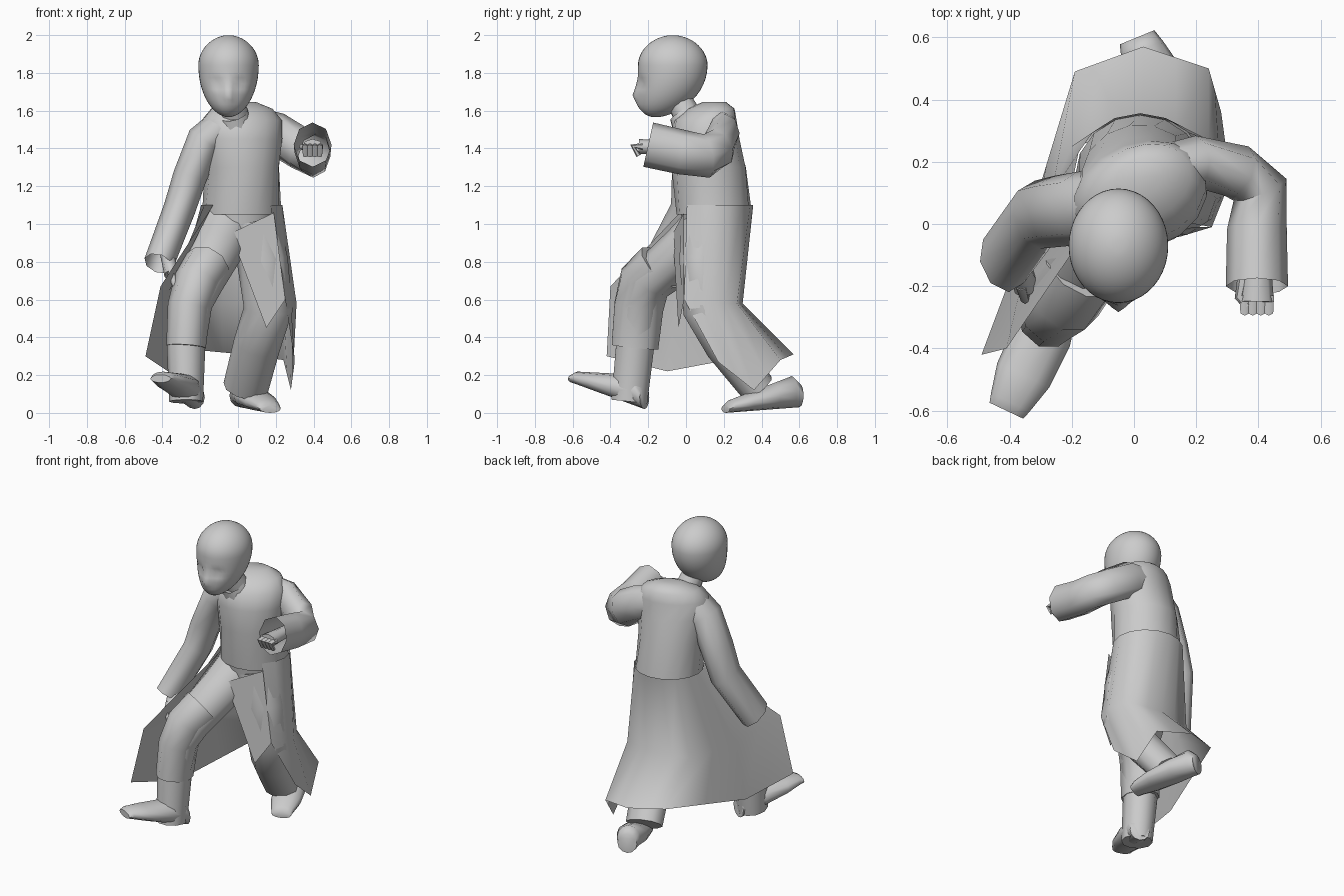
import bpy, bmesh, math
from mathutils import Vector

if "Cube" in bpy.data.objects:
    bpy.data.objects.remove(bpy.data.objects["Cube"], do_unlink=True)

grey = (0.6, 0.6, 0.6, 1)
material = bpy.data.materials.new("plain grey")
material.use_nodes = True
material.diffuse_color = grey
shader = next(node for node in material.node_tree.nodes if node.type == "BSDF_PRINCIPLED")
shader.inputs["Base Color"].default_value = grey

SIDEWAYS, BACK, UP = Vector((1, 0, 0)), Vector((0, 1, 0)), Vector((0, 0, 1))


def mix(a, b, t):
    return a + (b - a) * t


def loft(name, rings, closed=True, open_end=False):
    """Skin rows of points: closed rows make tubes, open rows make sheets."""
    bm = bmesh.new()
    rows = [[bm.verts.new(point) for point in ring] for ring in rings]
    count = len(rows[0])
    for low, high in zip(rows, rows[1:]):
        for i in range(count if closed else count - 1):
            j = (i + 1) % count
            bm.faces.new((low[i], low[j], high[j], high[i]))
    if closed:
        bm.faces.new(rows[0])
        if not open_end:
            bm.faces.new(rows[-1])
    bmesh.ops.recalc_face_normals(bm, faces=bm.faces)
    mesh = bpy.data.meshes.new(name)
    bm.to_mesh(mesh)
    bm.free()
    mesh.materials.append(material)
    part = bpy.data.objects.new(name, mesh)
    bpy.context.collection.objects.link(part)
    bpy.ops.object.select_all(action="DESELECT")
    part.select_set(True)
    bpy.context.view_layer.objects.active = part
    bpy.ops.object.shade_smooth_by_angle(angle=math.radians(60))


def ellipse(centre, across, along, width, depth, sides):
    """Ring of points around a centre."""
    turns = [math.tau * i / sides for i in range(sides)]
    return [centre + across * width * math.cos(t) + along * depth * math.sin(t) for t in turns]


def tube(name, path, widths, depths, facing, sides=10, open_end=False):
    """Tube along a path; width and depth run evenly from first to last."""
    path = [Vector(point) for point in path]
    last = len(path) - 1
    rings = []
    for i, point in enumerate(path):
        before = (point - path[max(i - 1, 0)]).normalized()
        after = (path[min(i + 1, last)] - point).normalized()
        tangent = (before + after).normalized()
        across = facing.cross(tangent).normalized()
        rings.append(ellipse(point, across, tangent.cross(across),
                             mix(*widths, i / last), mix(*depths, i / last), sides))
    loft(name, rings, open_end=open_end)


def shoe(name, heel, toe):
    """Rounded shoe, tall at the heel and flat at the toe."""
    heel, toe = Vector(heel), Vector(toe)
    across = UP.cross(toe - heel).normalized()
    rings = []
    for t in (0, 0.1, 0.35, 0.7, 0.93, 1):
        height = mix(0.09, 0.03, t) * (0.7 if t in (0, 1) else 1)
        width = 0.06 + 0.04 * math.sin(math.pi * t)
        rings.append(ellipse(mix(heel, toe, t) + UP * height, across, UP, width, height, 12))
    loft(name, rings)


def hand(side, wrist, knuckles, spread, curl):
    """Palm with four curled fingers and a thumb."""
    wrist, knuckles = Vector(wrist), Vector(knuckles)
    spread, curl = Vector(spread), Vector(curl)
    forward = (knuckles - wrist).normalized()
    tube(side + "_palm", (wrist, mix(wrist, knuckles, 0.6), knuckles),
         (0.035, 0.055), (0.035, 0.04), spread.cross(forward), sides=8)
    for i in range(4):
        base = knuckles + spread * (i - 1.5) - forward * 0.02
        bend = base + forward * 0.05
        tube(f"{side}_finger_{i + 1}", (base, bend, bend + curl),
             (0.02, 0.014), (0.018, 0.014), spread, sides=6)
    root = mix(wrist, knuckles, 0.7) - spread * 1.8
    bend = root + forward * 0.06 - spread * 0.4
    tube(side + "_thumb", (root, bend, bend + forward * 0.03 + spread),
         (0.018, 0.012), (0.018, 0.012), spread.cross(forward), sides=6)


# Upper coat, twisting so that the left shoulder sits further back
body = []
for z, width, depth, y, twist in (
        (1.05, 0.21, 0.2, 0.15, 0), (1.3, 0.2, 0.2, 0.12, 10), (1.45, 0.22, 0.18, 0.1, 16),
        (1.55, 0.22, 0.16, 0.1, 20), (1.61, 0.17, 0.12, 0.13, 22), (1.645, 0.08, 0.06, 0.15, 22)):
    turn = math.radians(twist)
    across = SIDEWAYS * math.cos(turn) + BACK * math.sin(turn)
    body.append(ellipse(Vector((0.02, y, z)), across, UP.cross(across), width, depth, 16))
loft("coat_body", body)


# Coat skirt, open at the front and swept back to the right
def with_midpoints(row):
    points = [Vector(point) for point in row]
    dense = [points[0]]
    for a, b in zip(points, points[1:]):
        dense += [mix(a, b, 0.5), b]
    return dense


waist = []
for i in range(13):
    turn = math.radians(mix(225, -45, i / 12))
    waist.append(Vector((0.02 + 0.215 * math.cos(turn), 0.15 + 0.206 * math.sin(turn), 1.1)))
middle = with_midpoints((
    (-0.41, -0.4, 0.67), (-0.33, -0.05, 0.6), (-0.2, 0.25, 0.58), (0.03, 0.3, 0.58),
    (0.24, 0.27, 0.58), (0.31, 0.14, 0.58), (0.25, -0.01, 0.6)))
hem = with_midpoints((
    (-0.49, -0.42, 0.3), (-0.37, -0.1, 0.22), (-0.19, 0.49, 0.33), (0.03, 0.57, 0.31),
    (0.24, 0.5, 0.28), (0.28, 0.36, 0.12), (0.3, 0.17, 0.27)))
loft("coat_skirt", (waist, middle, hem), closed=False)

# Cloth panel lying over the left thigh
loft("thigh_panel", (((-0.04, -0.07, 0.95), (0.19, -0.01, 1.06)),
                     ((0.15, -0.04, 0.45), (0.25, -0.01, 0.6))), closed=False)

# Sleeves, open at the cuffs
tube("left_sleeve", ((0.08, 0.17, 1.51), (0.2, 0.2, 1.48), (0.33, 0.17, 1.4),
                     (0.405, 0.11, 1.36), (0.395, -0.02, 1.38), (0.395, -0.2, 1.42)),
     (0.08, 0.1), (0.11, 0.12), UP, sides=8, open_end=True)
tube("right_sleeve", ((-0.06, 0.06, 1.53), (-0.18, 0.05, 1.44), (-0.255, 0.04, 1.25),
                      (-0.31, 0.03, 1.08), (-0.42, -0.12, 0.79)),
     (0.1, 0.08), (0.12, 0.11), BACK, sides=8, open_end=True)

# Hands: the left a raised fist, the right hanging
hand("left", (0.4, 0, 1.4), (0.395, -0.25, 1.41), (0.026, 0, 0), (0, 0.03, -0.05))
hand("right", (-0.39, -0.08, 0.9), (-0.35, -0.19, 0.73), (0, 0.024, 0), (0.02, 0, -0.05))

# Trousers
tube("hips", ((0.01, 0.1, 0.8), (0.01, 0.12, 0.95), (0.01, 0.14, 1.07)),
     (0.12, 0.2), (0.1, 0.18), BACK, sides=14)
tube("right_leg", ((-0.05, 0.12, 1), (-0.11, -0.01, 0.87), (-0.2, -0.2, 0.7),
                   (-0.25, -0.24, 0.58), (-0.275, -0.27, 0.35), (-0.275, -0.3, 0.06)),
     (0.15, 0.09), (0.13, 0.1), BACK)
tube("right_knee", ((-0.17, -0.13, 0.77), (-0.22, -0.22, 0.69), (-0.26, -0.25, 0.56),
                    (-0.275, -0.27, 0.35)),
     (0.13, 0.105), (0.15, 0.13), BACK)
tube("left_leg", ((0.08, 0.1, 1), (0.13, 0.08, 0.8), (0.16, 0.09, 0.55),
                  (0.1, 0.2, 0.36), (0.04, 0.38, 0.13)),
     (0.14, 0.12), (0.13, 0.095), BACK)

# Shoes
shoe("right_shoe", (-0.23, -0.22, 0.02), (-0.41, -0.6, 0.16))
shoe("left_shoe", (0.01, 0.6, 0.03), (0.17, 0.21, 0))

# Neck and collar
tube("neck", ((-0.01, 0.03, 1.53), (-0.045, -0.06, 1.7)), (0.08, 0.065), (0.08, 0.065), BACK)
tube("collar", ((-0.015, 0.02, 1.52), (-0.03, -0.02, 1.585)), (0.1, 0.08), (0.1, 0.075),
     BACK, open_end=True)

# Head: an egg tapering forward to the chin, with the face pressed into its front
FACE = {  # sideways place, height, width, tallness, push forward
    "nose": (0, 1.675, 0.026, 0.026, 0.026),
    "bridge": (0, 1.72, 0.022, 0.03, 0.012),
    "mouth": (0, 1.625, 0.04, 0.014, 0.01),
    "eyes": (0.06, 1.745, 0.032, 0.022, -0.02),
}
head = []
for i in range(25):
    rise = math.cos(mix(0.12, math.pi - 0.12, i / 24))
    z = 1.84 + rise * (0.16 if rise > 0 else 0.275)
    taper = min(rise, 0) ** 2
    width = 0.16 * (1 - rise * rise) ** 0.53
    centre = Vector((-0.05, -0.07 - 0.09 * taper, z))
    ring = ellipse(centre, SIDEWAYS, BACK, width, width * (1.15 + 0.2 * taper), 40)
    for point in ring:
        if point.y < centre.y:
            x = abs(point.x - centre.x)
            for place, height, wide, tall, push in FACE.values():
                point.y -= push * math.exp(-((x - place) / wide) ** 2
                                           - ((z - height) / tall) ** 2)
    head.append(ring)
loft("head", head)
